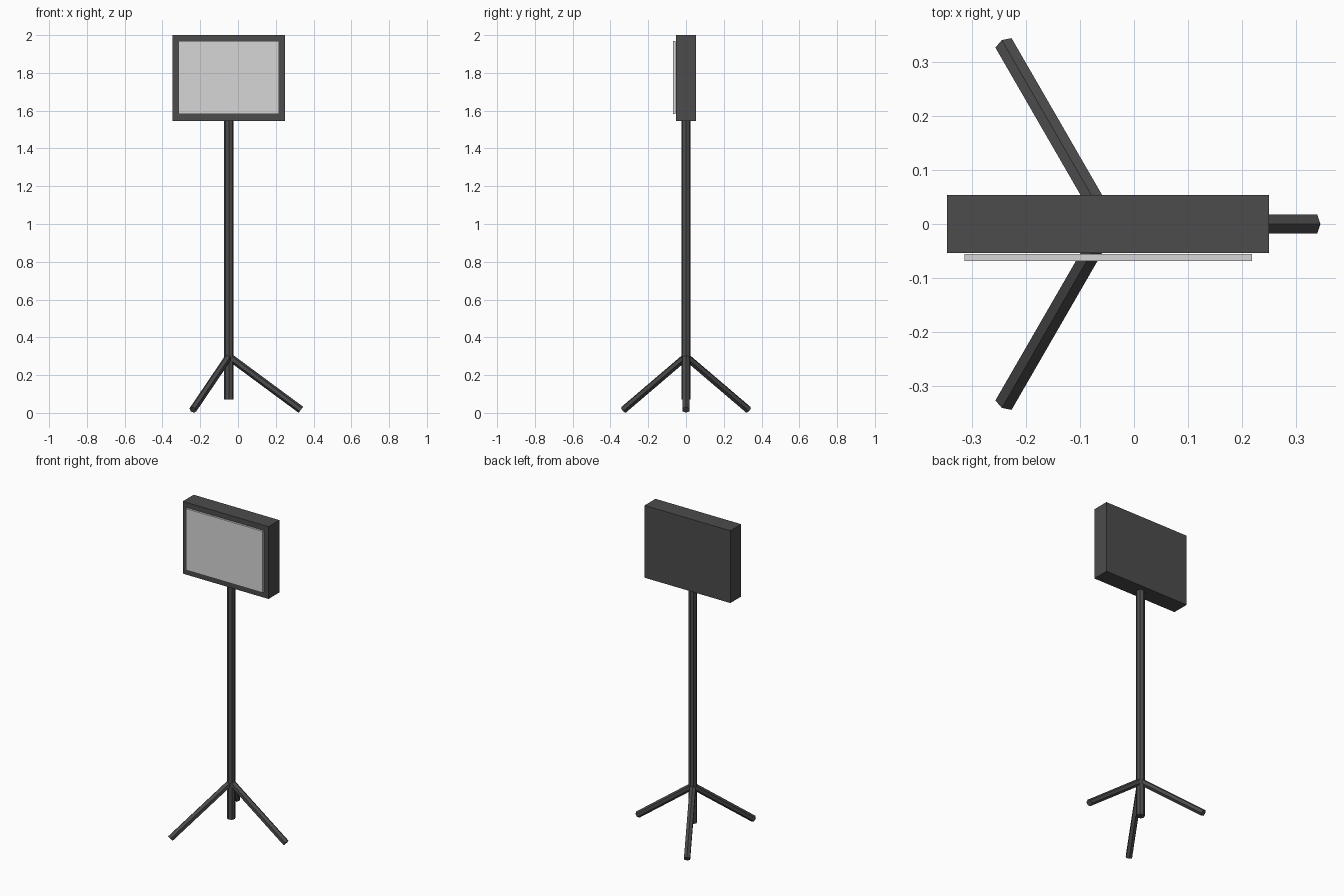
import bpy, math
from mathutils import Vector

if "Cube" in bpy.data.objects:
    bpy.data.objects.remove(bpy.data.objects["Cube"])


def material(name, rgb):
    m = bpy.data.materials.new(name)
    m.diffuse_color = (*rgb, 1.0)
    m.use_nodes = True
    m.node_tree.nodes["Principled BSDF"].inputs["Base Color"].default_value = m.diffuse_color
    return m


DARK = material("dark_grey", (0.072, 0.072, 0.072))
LIGHT = material("light_grey", (0.68, 0.67, 0.675))


def box(name, lo, hi, mat):
    lo, hi = Vector(lo), Vector(hi)
    bpy.ops.mesh.primitive_cube_add(size=1, location=(lo + hi) / 2)
    ob = bpy.context.object
    ob.name = name
    ob.scale = hi - lo
    bpy.ops.object.transform_apply(location=False, rotation=False, scale=True)
    ob.data.materials.append(mat)
    return ob


def rod(name, length, radius, sides, location, rotation):
    bpy.ops.mesh.primitive_cylinder_add(vertices=sides, radius=radius, depth=length,
                                        location=location, rotation=rotation)
    ob = bpy.context.object
    ob.name = name
    ob.data.materials.append(DARK)
    return ob


# Lamp housing and its glowing front panel
box("lamp_housing", (-0.346, -0.054, 1.546), (0.25, 0.054, 2.0), DARK)
box("light_panel", (-0.314, -0.068, 1.582), (0.218, -0.0555, 1.968), LIGHT)

# Upright pole
POLE_X = -0.048
Z0, Z1 = 0.07, 1.56
rod("pole", Z1 - Z0, 0.025, 8, (POLE_X, 0, (Z0 + Z1) / 2), (0, 0, 0))

# Three splayed tripod legs, six-sided with a ridge on top
REACH, HUB_Z, FOOT_Z, R = 0.381, 0.298, 0.0165, 0.02
drop = HUB_Z - FOOT_Z
tilt = math.pi / 2 + math.atan2(drop, REACH)
for i in range(3):
    a = math.radians(120 * i)
    mid = (POLE_X + math.cos(a) * REACH / 2, math.sin(a) * REACH / 2, (HUB_Z + FOOT_Z) / 2)
    leg = rod(f"tripod_leg_{i + 1}", math.hypot(REACH, drop), R, 6, mid, (0, tilt, a))
    # turn the section so a corner points straight up
    for v in leg.data.vertices:
        x, y = v.co.x, v.co.y
        v.co.x, v.co.y = -y, x
